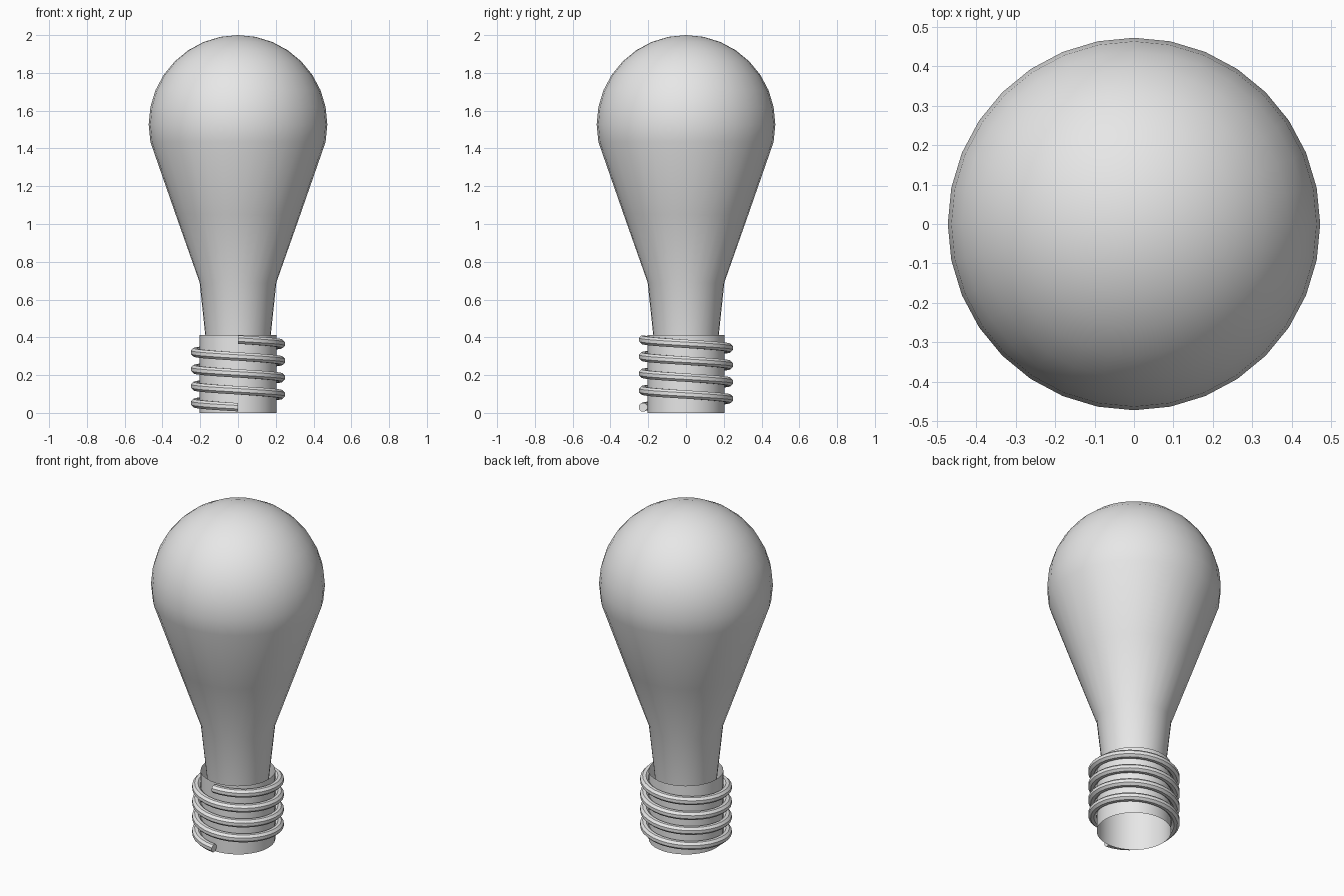
import bpy
import bmesh
from math import cos, sin, pi, tau, radians

cube = bpy.data.objects.get("Cube")
if cube:
    bpy.data.objects.remove(cube)

SEGMENTS = 32

grey = bpy.data.materials.new("light grey")
grey.use_nodes = True
grey.diffuse_color = (0.8, 0.8, 0.8, 1)
grey.node_tree.nodes["Principled BSDF"].inputs["Base Color"].default_value = grey.diffuse_color


def finish(bm, name, angle):
    """Turn a bmesh into a shaded, named object."""
    mesh = bpy.data.meshes.new(name)
    bm.to_mesh(mesh)
    bm.free()
    mesh.materials.append(grey)
    obj = bpy.data.objects.new(name, mesh)
    bpy.context.collection.objects.link(obj)
    bpy.ops.object.select_all(action="DESELECT")
    obj.select_set(True)
    bpy.context.view_layer.objects.active = obj
    bpy.ops.object.shade_smooth_by_angle(angle=radians(angle))
    return obj


def bridge(bm, low, high):
    """Join two rings of equal size with quads."""
    n = len(low)
    for i in range(n):
        j = (i + 1) % n
        bm.faces.new((low[i], low[j], high[j], high[i]))


def lathe(name, profile, tip=None):
    """Revolve (radius, height) pairs round z, optionally ending in a point."""
    bm = bmesh.new()
    rings = [[bm.verts.new((r * cos(tau * i / SEGMENTS), r * sin(tau * i / SEGMENTS), z))
              for i in range(SEGMENTS)] for r, z in profile]
    for low, high in zip(rings, rings[1:]):
        bridge(bm, low, high)
    if tip is not None:
        top = bm.verts.new((0, 0, tip))
        for i in range(SEGMENTS):
            bm.faces.new((rings[-1][i], rings[-1][(i + 1) % SEGMENTS], top))
    return finish(bm, name, 40)


# Glass bulb: tapered neck running into a round dome
radius = 0.473
centre = 2 - radius
dome = [(radius * cos(k * pi / 16), centre + radius * sin(k * pi / 16)) for k in range(-1, 8)]
lathe("glass_bulb", [(0.168, 0.36), (0.203, 0.69), (0.33, 1.05)] + dome, tip=2)

# Open socket sleeve
lathe("socket_sleeve", [(0.203, 0), (0.203, 0.412)])

# Screw thread: a round wire wound four turns about the sleeve
TURNS, SIDES = 4, 8
WIRE, COIL = 0.024, 0.227
LOW, HIGH = 0.03, 0.388
bm = bmesh.new()
rings = []
steps = TURNS * SEGMENTS
for s in range(steps + 1):
    a = -pi / 2 - tau * s / SEGMENTS
    z = LOW + (HIGH - LOW) * s / steps
    ring = []
    for k in range(SIDES):
        b = tau * (k + 0.5) / SIDES
        r = COIL + WIRE * cos(b)
        ring.append(bm.verts.new((r * cos(a), r * sin(a), z + WIRE * sin(b))))
    rings.append(ring)
for low, high in zip(rings, rings[1:]):
    bridge(bm, low, high)
bm.faces.new(rings[0])
bm.faces.new(rings[-1])
bmesh.ops.recalc_face_normals(bm, faces=bm.faces)
finish(bm, "screw_thread", 30)
